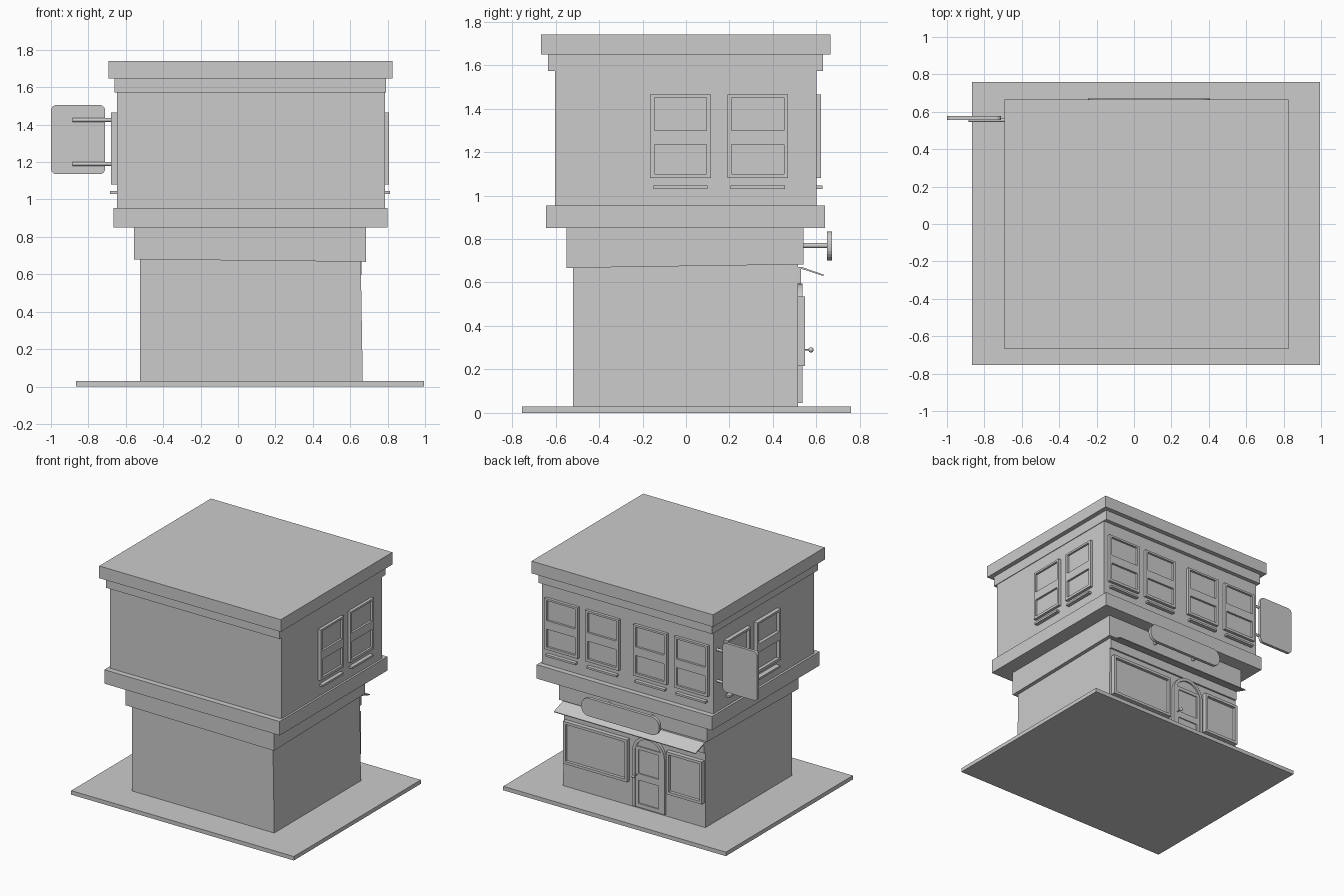
import bpy, bmesh, math
from mathutils import Matrix

if "Cube" in bpy.data.objects:
    bpy.data.objects.remove(bpy.data.objects["Cube"])


def add_box(bm, x0, x1, y0, y1, z0, z1):
    m = Matrix.Translation(((x0 + x1) / 2, (y0 + y1) / 2, (z0 + z1) / 2)) @ \
        Matrix.Diagonal((x1 - x0, y1 - y0, z1 - z0, 1))
    bmesh.ops.create_cube(bm, size=1, matrix=m)


def finish(name, bm, matrix=None):
    if matrix:
        bm.transform(matrix)
    bmesh.ops.recalc_face_normals(bm, faces=bm.faces)
    me = bpy.data.meshes.new(name)
    bm.to_mesh(me)
    bm.free()
    ob = bpy.data.objects.new(name, me)
    bpy.context.collection.objects.link(ob)
    return ob


def box(name, *dims):
    bm = bmesh.new()
    add_box(bm, *dims)
    return finish(name, bm)


def extrude(bm, pts, vec):
    face = bm.faces.new([bm.verts.new(p) for p in pts])
    res = bmesh.ops.extrude_face_region(bm, geom=[face], use_keep_orig=True)
    vs = [g for g in res["geom"] if isinstance(g, bmesh.types.BMVert)]
    bmesh.ops.translate(bm, verts=vs, vec=vec)


def rounded_plate(name, x0, x1, z0, z1, y0, y1, r):
    pts = []
    corners = ((x1 - r, z1 - r), (x0 + r, z1 - r), (x0 + r, z0 + r), (x1 - r, z0 + r))
    for i, (cx, cz) in enumerate(corners):
        for k in range(7):
            a = math.pi / 2 * (i + k / 6)
            pts.append((cx + r * math.cos(a), y0, cz + r * math.sin(a)))
    bm = bmesh.new()
    extrude(bm, pts, (0, y1 - y0, 0))
    return finish(name, bm)


def rod(name, centre, radius, length, axis):
    bm = bmesh.new()
    bmesh.ops.create_cone(bm, cap_ends=True, segments=12, radius1=radius, radius2=radius, depth=length)
    rot = Matrix.Rotation(math.pi / 2, 4, 'X' if axis == 'y' else 'Y')
    ob = finish(name, bm, Matrix.Translation(centre) @ rot)
    for p in ob.data.polygons:
        p.use_smooth = len(p.vertices) == 4
    return ob


def upper_window(name, place, depth):
    # local: x along the wall, +y outward, centred on x = 0
    bm = bmesh.new()
    w, t = 0.14, 0.02
    for s in (-1, 1):
        a, b = sorted((s * w, s * (w - t)))
        add_box(bm, a, b, -0.01, depth, 1.08, 1.465)
    for z0, z1 in ((1.08, 1.10), (1.235, 1.30), (1.45, 1.465)):
        add_box(bm, -w + t, w - t, -0.01, depth, z0, z1)
    add_box(bm, -w + t, w - t, -0.01, 0.006, 1.10, 1.45)
    finish(name, bm, place)
    bm = bmesh.new()
    add_box(bm, -0.125, 0.125, -0.01, depth + 0.006, 1.03, 1.045)
    finish(name + "_sill", bm, place)


# ground slab and stacked storeys
box("pavement", -0.865, 0.995, -0.755, 0.76, 0, 0.03)
ground = box("ground_floor", -0.523, 0.667, -0.52, 0.515, 0.03, 0.69)
for v in ground.data.vertices:
    if v.co.z > 0.5 and v.co.x > 0:
        v.co.x = 0.656
band = box("fascia_band", -0.555, 0.685, -0.55, 0.54, 0.67, 0.85)
for v in band.data.vertices:
    if v.co.z < 0.7:
        v.co.z = 0.6823 - 0.0105 * v.co.x + 0.0147 * v.co.y
box("belt_course", -0.665, 0.80, -0.645, 0.64, 0.85, 0.955)
box("upper_floor", -0.648, 0.785, -0.603, 0.60, 0.955, 1.575)
box("frieze", -0.66, 0.79, -0.635, 0.63, 1.572, 1.65)
box("cornice_roof", -0.692, 0.825, -0.668, 0.665, 1.648, 1.74)

# upper windows: four on the shop front, two on each side
for i, x in enumerate((0.61, 0.268, -0.133, -0.475)):
    upper_window(f"shop_side_window_{i}", Matrix.Translation((x, 0.60, 0)), 0.022)
for i, y in enumerate((-0.025, 0.33)):
    upper_window(f"right_window_{i}", Matrix.Translation((0.785, y, 0)) @
                 Matrix.Rotation(-math.pi / 2, 4, 'Z'), 0.022)
    upper_window(f"left_window_{i}", Matrix.Translation((-0.648, y, 0)) @
                 Matrix.Rotation(math.pi / 2, 4, 'Z'), 0.03)

# shop display windows
for name, x0, x1 in (("large_display_window", 0.11, 0.645), ("small_display_window", -0.515, -0.217)):
    bm = bmesh.new()
    z0, z1, t = 0.215, 0.535, 0.02
    add_box(bm, x0, x0 + t, 0.505, 0.548, z0, z1)
    add_box(bm, x1 - t, x1, 0.505, 0.548, z0, z1)
    add_box(bm, x0 + t, x1 - t, 0.505, 0.548, z0, z0 + t)
    add_box(bm, x0 + t, x1 - t, 0.505, 0.548, z1 - t, z1)
    add_box(bm, x0 + t, x1 - t, 0.505, 0.525, z0 + t, z1 - t)
    finish(name, bm)

# arched door: surround, leaf, panels and knob
CX, SPRING = -0.06, 0.46


def arch(r, z0, y):
    arc = [(CX + r * math.cos(math.pi * k / 16), y, SPRING + r * math.sin(math.pi * k / 16)) for k in range(17)]
    return [(CX + r, y, z0)] + arc + [(CX - r, y, z0)]


bm = bmesh.new()
outer, inner = arch(0.135, 0.045, 0.505), arch(0.112, 0.045, 0.505)
for a, b, c, d in zip(outer, outer[1:], inner[1:], inner):
    extrude(bm, (a, b, c, d), (0, 0.032, 0))
bmesh.ops.remove_doubles(bm, verts=bm.verts, dist=0.0001)
finish("door_surround", bm)
bm = bmesh.new()
extrude(bm, arch(0.112, 0.045, 0.505), (0, 0.02, 0))
finish("door_leaf", bm)
bm = bmesh.new()
for z0, z1 in ((0.045, 0.075), (0.25, 0.30), (0.48, 0.505)):
    add_box(bm, CX - 0.085, CX + 0.085, 0.515, 0.533, z0, z1)
for s in (-1, 1):
    a, b = sorted((CX + s * 0.085, CX + s * 0.11))
    add_box(bm, a, b, 0.515, 0.533, 0.045, 0.505)
finish("door_rails", bm)
rod("knob_stem", (0.037, 0.545, 0.29), 0.004, 0.05, 'y')
bm = bmesh.new()
bmesh.ops.create_uvsphere(bm, u_segments=12, v_segments=8, radius=0.012)
knob = finish("door_knob", bm, Matrix.Translation((0.037, 0.575, 0.29)))
knob.data.polygons.foreach_set("use_smooth", [True] * len(knob.data.polygons))

# awning: back strip and sloping sheet from one profile
bm = bmesh.new()
prof = [(0.51, 0.595), (0.528, 0.595), (0.53, 0.663), (0.632, 0.63), (0.634, 0.636), (0.53, 0.672), (0.51, 0.672)]
extrude(bm, [(-0.522, y, z) for y, z in prof], (1.183, 0, 0))
finish("awning", bm)

# shop plaque on two rods
rounded_plate("shop_plaque", -0.245, 0.405, 0.70, 0.835, 0.648, 0.672, 0.06)
for i, x in enumerate((-0.1, 0.26)):
    rod(f"plaque_rod_{i}", (x, 0.595, 0.77), 0.012, 0.12, 'y')

# projecting side sign on two brackets
rounded_plate("hanging_sign", -1.0, -0.71, 1.135, 1.505, 0.556, 0.578, 0.03)
for i, z in enumerate((1.19, 1.425)):
    rod(f"sign_bracket_{i}", (-0.76, 0.555, z), 0.01, 0.25, 'x')
